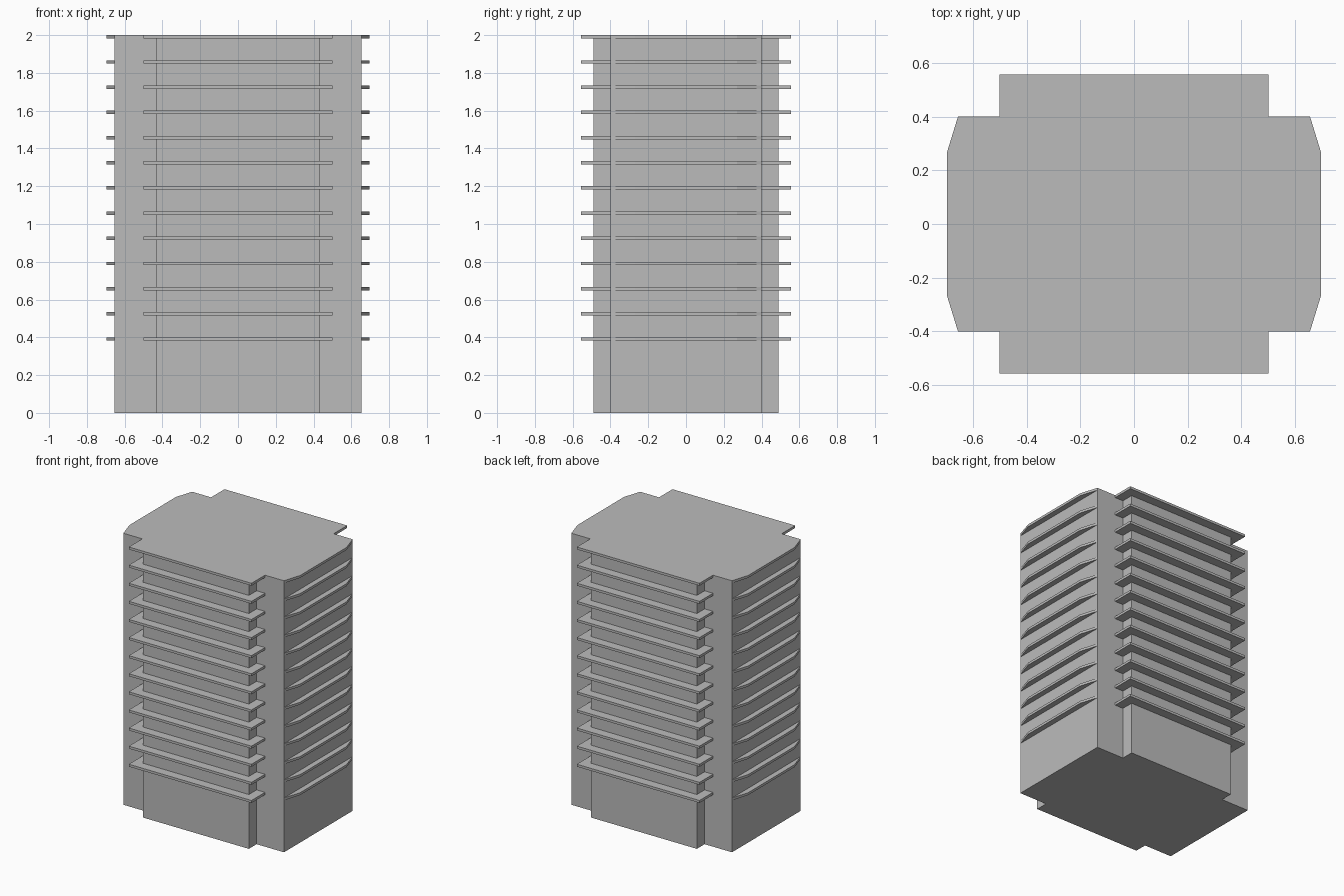
import bpy
import bmesh

default_cube = bpy.data.objects.get("Cube")
if default_cube:
    bpy.data.objects.remove(default_cube, do_unlink=True)

concrete = bpy.data.materials.new("concrete_grey")
concrete.use_nodes = True
GREY = (0.5, 0.5, 0.5, 1)
concrete.diffuse_color = GREY
concrete.node_tree.nodes["Principled BSDF"].inputs["Base Color"].default_value = GREY

FLOORS, FIRST, TOP, THICK = 13, 0.4, 2.0, 0.018


def symmetric_outline(quarter):
    """Mirror a quarter outline (+x side to +y side) into a full closed loop."""
    half = quarter + [(-x, y) for x, y in reversed(quarter)]
    return half + [(-x, -y) for x, y in half]


def prism(name, quarter, z0, z1):
    bm = bmesh.new()
    base = bm.faces.new([bm.verts.new((x, y, z0)) for x, y in symmetric_outline(quarter)])
    top = bmesh.ops.extrude_face_region(bm, geom=[base])["geom"]
    verts = [g for g in top if isinstance(g, bmesh.types.BMVert)]
    bmesh.ops.translate(bm, verts=verts, vec=(0, 0, z1 - z0))
    bmesh.ops.recalc_face_normals(bm, faces=bm.faces)
    mesh = bpy.data.meshes.new(name)
    bm.to_mesh(mesh)
    bm.free()
    mesh.materials.append(concrete)
    obj = bpy.data.objects.new(name, mesh)
    bpy.context.collection.objects.link(obj)
    return obj


def slab_outline(shoulder):
    """Balconies on all four sides, the end ones with clipped corners."""
    return [(0.695, 0.27), (0.655, shoulder), (0.5, shoulder), (0.5, 0.557)]


# Tower walls with a projecting bay on the front and back
prism("tower_walls", [(0.655, 0.4), (0.432, 0.4), (0.432, 0.49)], 0, TOP - THICK)

# Floor slabs, kept just inside the walls at the corners
step = (TOP - FIRST) / (FLOORS - 1)
for i in range(FLOORS - 1):
    z = FIRST + i * step
    prism(f"floor_slab_{i + 1}", slab_outline(0.398), z - THICK, z)

# Roof slab closes the tower flush with its corners
prism("roof_slab", slab_outline(0.4), TOP - THICK, TOP)
